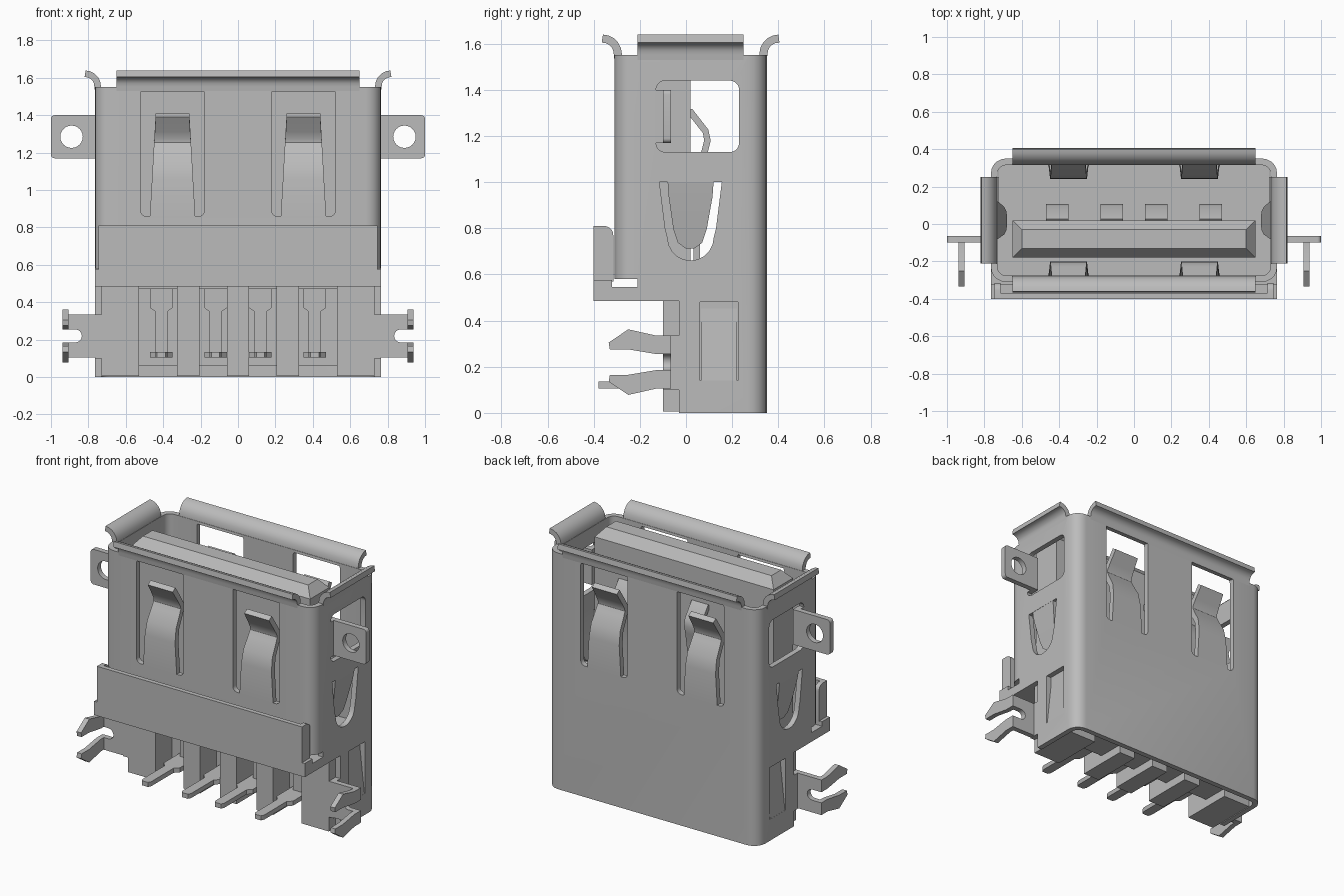
import bpy, bmesh, math
from mathutils import Vector

if "Cube" in bpy.data.objects:
    bpy.data.objects.remove(bpy.data.objects["Cube"])

grey = bpy.data.materials.new("light grey")
grey.use_nodes = True
COLOUR = (0.5, 0.5, 0.5, 1)
grey.diffuse_color = COLOUR
grey.node_tree.nodes["Principled BSDF"].inputs["Base Color"].default_value = COLOUR

T = 0.035                      # sheet metal thickness
W, FRONT, BACK = 0.765, -0.31, 0.35
PINS = (-0.41, -0.12, 0.12, 0.41)


def finish(name, bm):
    bmesh.ops.recalc_face_normals(bm, faces=bm.faces)
    mesh = bpy.data.meshes.new(name)
    bm.to_mesh(mesh)
    bm.free()
    mesh.materials.append(grey)
    obj = bpy.data.objects.new(name, mesh)
    bpy.context.collection.objects.link(obj)
    smooth(obj)
    return obj


def smooth(obj):
    bpy.ops.object.select_all(action='DESELECT')
    obj.select_set(True)
    bpy.context.view_layer.objects.active = obj
    bpy.ops.object.shade_smooth_by_angle(angle=math.radians(30))


def prism(name, pts, axis, lo, hi):
    """Extrude a 2D outline along an axis."""
    place = {'x': lambda a, b, h: (h, a, b),
             'y': lambda a, b, h: (a, h, b),
             'z': lambda a, b, h: (a, b, h)}[axis]
    bm = bmesh.new()
    low = [bm.verts.new(place(a, b, lo)) for a, b in pts]
    high = [bm.verts.new(place(a, b, hi)) for a, b in pts]
    bm.faces.new(low)
    bm.faces.new(high)
    n = len(pts)
    for i in range(n):
        j = (i + 1) % n
        bm.faces.new((low[i], low[j], high[j], high[i]))
    return finish(name, bm)


def arc(cx, cy, r, start, end, steps=5):
    angles = [math.radians(start + (end - start) * i / steps) for i in range(steps + 1)]
    return [(cx + r * math.cos(a), cy + r * math.sin(a)) for a in angles]


def rounded(x0, x1, y0, y1, r):
    return (arc(x1 - r, y1 - r, r, 0, 90) + arc(x0 + r, y1 - r, r, 90, 180)
            + arc(x0 + r, y0 + r, r, 180, 270) + arc(x1 - r, y0 + r, r, 270, 360))


def rect(x0, x1, y0, y1):
    return [(x0, y0), (x1, y0), (x1, y1), (x0, y1)]


def box(name, x0, x1, y0, y1, z0, z1):
    return prism(name, rect(x0, x1, y0, y1), 'z', z0, z1)


def cut(obj, cutter):
    mod = obj.modifiers.new("cut", 'BOOLEAN')
    mod.operation, mod.solver, mod.object = 'DIFFERENCE', 'EXACT', cutter
    bpy.ops.object.select_all(action='DESELECT')
    bpy.context.view_layer.objects.active = obj
    obj.select_set(True)
    bpy.ops.object.modifier_apply(modifier=mod.name)
    bpy.data.objects.remove(cutter)


def strip(name, path, widths, place, t=T):
    """Bent sheet: path of (depth, height), one (low, high) width per point."""
    bm = bmesh.new()
    rings = []
    for i, p in enumerate(path):
        d = Vector(path[min(i + 1, len(path) - 1)]) - Vector(path[max(i - 1, 0)])
        n = Vector((-d.y, d.x)).normalized() * t / 2
        a, b = Vector(p) + n, Vector(p) - n
        lo, hi = widths[i]
        rings.append([bm.verts.new(place(w, q.x, q.y))
                      for w, q in ((lo, a), (hi, a), (hi, b), (lo, b))])
    for r, s in zip(rings, rings[1:]):
        for i in range(4):
            j = (i + 1) % 4
            bm.faces.new((r[i], r[j], s[j], s[i]))
    bm.faces.new(rings[0])
    bm.faces.new(rings[-1])
    return finish(name, bm)


def facing_y(w, u, z):
    return (w, u, z)


def facing_x(w, u, z):
    return (u, w, z)


# Metal shell with its openings
shell = prism("shell", rounded(-W, W, FRONT, BACK, 0.08), 'z', 0, 1.55)
cut(shell, prism("cutter", rounded(-W + T, W - T, FRONT + T, BACK - T, 0.045), 'z', -0.1, 1.7))
cut(shell, box("cutter", -1, 1, -0.5, -0.03, -0.1, 0.545))
cut(shell, box("cutter", -1, 1, -0.5, -0.21, 0.4, 0.58))
for x in (-0.35, 0.35):
    cut(shell, prism("cutter", rounded(x - 0.17, x + 0.17, 0.86, 1.545, 0.03), 'y', -0.5, 0.5))
cut(shell, prism("cutter", rounded(-0.13, 0.23, 1.13, 1.44, 0.04), 'x', -1, 1))
cut(shell, prism("cutter", [(-0.115, 1), (0.155, 1), (0.13, 0.8)]
                 + arc(0.02, 0.76, 0.1, 0, -180, 10) + [(-0.09, 0.8)], 'x', -1, 1))
cut(shell, prism("cutter", rect(0.06, 0.225, 0.14, 0.48), 'x', -1, 1))
smooth(shell)

# Front and back spring fingers and flared lips
for label, s in (("front", -1), ("back", 1)):
    wall = 0.02 + s * (0.33 - T / 2)
    for x in (-0.35, 0.35):
        path = [(0, 0.85), (0, 1.06), (-0.015, 1.14), (-0.055, 1.21),
                (-0.075, 1.25), (-0.072, 1.28), (-0.05, 1.32), (0.0, 1.4)]
        widths = [(x - h, x + h) for h in
                  [0.122 - 0.032 * (z - 0.85) / 0.55 for _, z in path]]
        strip(label + "_spring_finger", [(wall + s * d, z) for d, z in path], widths, facing_y)
    lip = [(0, 1.53)] + [(0.07 - a, 1.555 + b) for a, b in arc(0, 0, 0.067, 0, 90)]
    strip(label + "_lip", [(wall + s * d, z) for d, z in lip],
          [(-0.65, 0.65)] * len(lip), facing_y)

# Parts on both sides
for label, s in (("left", 1), ("right", -1)):
    wall = W - T / 2
    lip = [(wall, 1.53)] + [(wall + 0.1 - a, 1.555 + b) for a, b in arc(0.03, 0, 0.067, 0, 90)]
    strip(label + "_lip", [(s * u, z) for u, z in lip], [(-0.21, 0.25)] * len(lip), facing_x)

    # Inward latch tongue
    path = [(wall, 1.01), (wall - 0.01, 0.94), (0.71, 0.8), (0.7, 0.74), (0.695, 0.715)]
    strip(label + "_latch_tongue", [(s * u, z) for u, z in path],
          [(-0.08, 0.12), (-0.075, 0.115), (-0.055, 0.09), (-0.035, 0.07), (0, 0.035)], facing_x)

    # Lower barb, hinged at the bottom
    strip(label + "_barb", [(s * wall, 0.13), (s * 0.71, 0.475)], [(0.065, 0.22)] * 2, facing_x)

    # Mounting ear with a round hole
    xs = sorted((s * 0.74, s * 1.0))
    ear = prism(label + "_ear", rounded(*xs, 1.17, 1.4, 0.02), 'y', -0.1, -0.065)
    cut(ear, prism("cutter", arc(s * 0.89, 1.285, 0.06, 0, 345, 23), 'y', -0.3, 0.1))
    smooth(ear)
    xs = sorted((s * (W - T), s * W))
    box(label + "_ear_root", *xs, -0.14, -0.065, 1.17, 1.4)

    # Board clip: notched plate and two prongs
    box(label + "_clip_root", *xs, -0.1, -0.02, 0.1, 0.335)
    notch = arc(0.87, 0.22, 0.035, 270, 90, 8)
    plate = [(0.735, 0.105), (0.92, 0.105), (0.92, 0.185)] + notch + [
        (0.92, 0.255), (0.92, 0.335), (0.735, 0.335)]
    prism(label + "_clip_plate", [(s * x, z) for x, z in plate], 'y', -0.1, -0.065)
    prong = [(-0.065, 0.115), (-0.13, 0.115), (-0.25, 0.142), (-0.335, 0.085),
             (-0.33, 0.055), (-0.25, 0.055), (-0.13, 0.035), (-0.065, 0.035)]
    xs = sorted((s * 0.905, s * 0.938))
    for part, m in (("upper", 1), ("lower", -1)):
        prism(label + "_" + part + "_prong", [(y, 0.22 + m * z) for y, z in prong], 'x', *xs)

    # End flange of the front cover
    xs = sorted((s * 0.715, s * 0.745))
    prism(label + "_cover_flange", [(-0.4, 0.57), (-0.315, 0.57)]
          + arc(-0.355, 0.77, 0.04, 0, 90) + [(-0.4, 0.81)], 'x', *xs)

# Insulator: cover, floor, rear core and dividing blocks
box("front_cover", -0.745, 0.745, -0.4, -0.37, 0.54, 0.81)
box("cover_shelf", -W, W, -0.4, -0.03, 0.485, 0.545)
box("cover_foot", -W, W, -0.4, -0.32, 0.54, 0.575)
box("insulator_floor", -0.725, 0.725, -0.05, BACK - T, 0.47, 0.545)
box("insulator_core", -0.69, 0.69, 0.07, BACK - T, 0.06, 0.48)
for x, h in ((-0.63, 0.1), (-0.265, 0.06), (0, 0.06), (0.265, 0.06), (0.63, 0.1)):
    box("insulator_block", x - h, x + h, -0.1, 0.25, 0.005, 0.49)

# Tongue with a chamfered tip
bm = bmesh.new()
rings = []
for z, inset in ((0.53, 0), (1.54, 0), (1.6, 0.05)):
    rings.append([bm.verts.new((x, y, z)) for x, y in
                  rect(-0.65 + inset, 0.65 - inset, -0.18 + inset, 0.02 - inset)])
for a, b in zip(rings, rings[1:]):
    for i in range(4):
        j = (i + 1) % 4
        bm.faces.new((a[i], a[j], b[j], b[i]))
bm.faces.new(rings[0])
bm.faces.new(rings[-1])
finish("tongue", bm)

# Contacts and solder pins
for x in PINS:
    strip("contact_spring", [(0.045, 0.53), (0.05, 0.95), (0.08, 1.13),
                             (0.093, 1.18), (0.085, 1.22), (0.015, 1.31)],
          [(x - 0.06, x + 0.06)] * 6, facing_y, 0.028)
    stem = [(x - 0.06, 0.48), (x - 0.06, 0.37), (x - 0.032, 0.35), (x - 0.032, 0.11),
            (x + 0.032, 0.11), (x + 0.032, 0.35), (x + 0.06, 0.37), (x + 0.06, 0.48)]
    prism("pin_stem", stem, 'y', 0.03, 0.06)
    foot = [(0.075, 0.06), (-0.1, 0.06), (-0.13, 0.032), (-0.36, 0.032), (-0.38, 0.022)]
    prism("solder_pin", [(x - h, y) for y, h in foot] + [(x + h, y) for y, h in reversed(foot)],
          'z', 0.105, 0.135)
